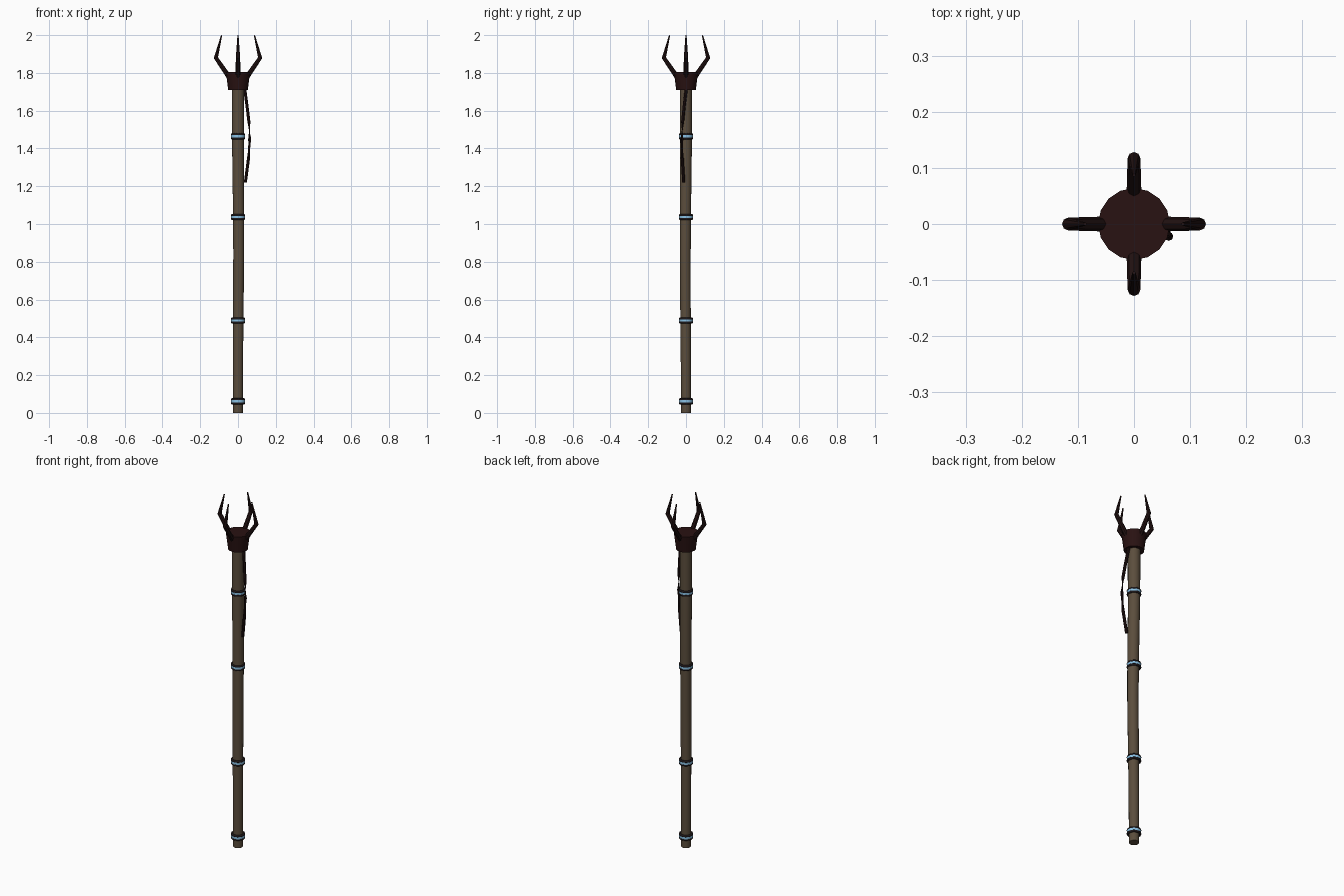
import bpy, bmesh, math
from mathutils import Vector, Matrix

if "Cube" in bpy.data.objects:
    bpy.data.objects.remove(bpy.data.objects["Cube"])


def material(name, rgb):
    m = bpy.data.materials.new(name)
    m.diffuse_color = (*rgb, 1)
    m.use_nodes = True
    m.node_tree.nodes["Principled BSDF"].inputs["Base Color"].default_value = m.diffuse_color
    return m


WOOD = material("weathered wood", (0.105, 0.075, 0.046))
CUP = material("dark red brown", (0.022, 0.006, 0.006))
HORN = material("blackened horn", (0.016, 0.006, 0.006))
IRON = material("dark iron", (0.012, 0.008, 0.009))
GLOW = material("pale blue", (0.26, 0.55, 0.80))


def tube(name, points, radii, sides, mat, smooth=35):
    """Tapered tube swept through the points, with capped ends."""
    pts = [Vector(p) for p in points]
    bm = bmesh.new()
    rings = []
    for i, p in enumerate(pts):
        t = (pts[min(i + 1, len(pts) - 1)] - pts[max(i - 1, 0)]).normalized()
        q = Vector((0, 0, 1)).rotation_difference(t)
        rings.append([bm.verts.new(p + q @ Vector((radii[i] * math.cos(a), radii[i] * math.sin(a), 0)))
                      for a in (2 * math.pi * k / sides for k in range(sides))])
    for a, b in zip(rings, rings[1:]):
        for k in range(sides):
            n = (k + 1) % sides
            bm.faces.new((a[k], a[n], b[n], b[k]))
    bm.faces.new(rings[0][::-1])
    bm.faces.new(rings[-1])
    me = bpy.data.meshes.new(name)
    bm.to_mesh(me)
    bm.free()
    me.materials.append(mat)
    ob = bpy.data.objects.new(name, me)
    bpy.context.collection.objects.link(ob)
    bpy.ops.object.select_all(action='DESELECT')
    ob.select_set(True)
    bpy.context.view_layer.objects.active = ob
    bpy.ops.object.shade_smooth_by_angle(angle=math.radians(smooth))
    return ob


# slightly crooked wooden shaft
tube("shaft",
     [(0, 0, 0), (0, -0.001, 0.3), (0.002, -0.003, 0.6), (0.004, -0.004, 0.85),
      (0.003, -0.003, 1.1), (0, 0, 1.4), (0, 0, 1.73)],
     [0.026, 0.027, 0.028, 0.029, 0.030, 0.031, 0.033], 16, WOOD)

# bands: two dark rings with a pale stripe between
for z in (0.061, 0.489, 1.037, 1.464):
    for dz in (-0.01, 0.01):
        bpy.ops.mesh.primitive_torus_add(major_segments=24, minor_segments=8, major_radius=0.031,
                                         minor_radius=0.0065, location=(0, 0, z + dz))
        ring = bpy.context.object
        ring.name = "band_ring"
        ring.data.materials.append(IRON)
        bpy.ops.object.shade_smooth_by_angle(angle=math.radians(60))
    tube("band_stripe", [(0, 0, z - 0.006), (0, 0, z + 0.006)], [0.036, 0.036], 24, GLOW)

# flared head cup
tube("head_cup", [(0, 0, 1.71), (0, 0, 1.805)], [0.052, 0.064], 16, CUP)

# four bent prongs
for i in range(4):
    rot = Matrix.Rotation(i * math.pi / 2, 4, 'Z')
    path = [(0.045, 0, 1.775), (0.117, 0, 1.88), (0.087, 0, 1.999)]
    tube("prong", [rot @ Vector(p) for p in path], [0.0135, 0.0115, 0.003], 8, HORN)

# loose hanging strap
tube("hanging_strap",
     [(0.035, 0.002, 1.72), (0.047, -0.009, 1.63), (0.058, -0.018, 1.54),
      (0.062, -0.022, 1.45), (0.056, -0.020, 1.35), (0.039, -0.012, 1.22)],
     [0.008] * 6, 8, HORN)
